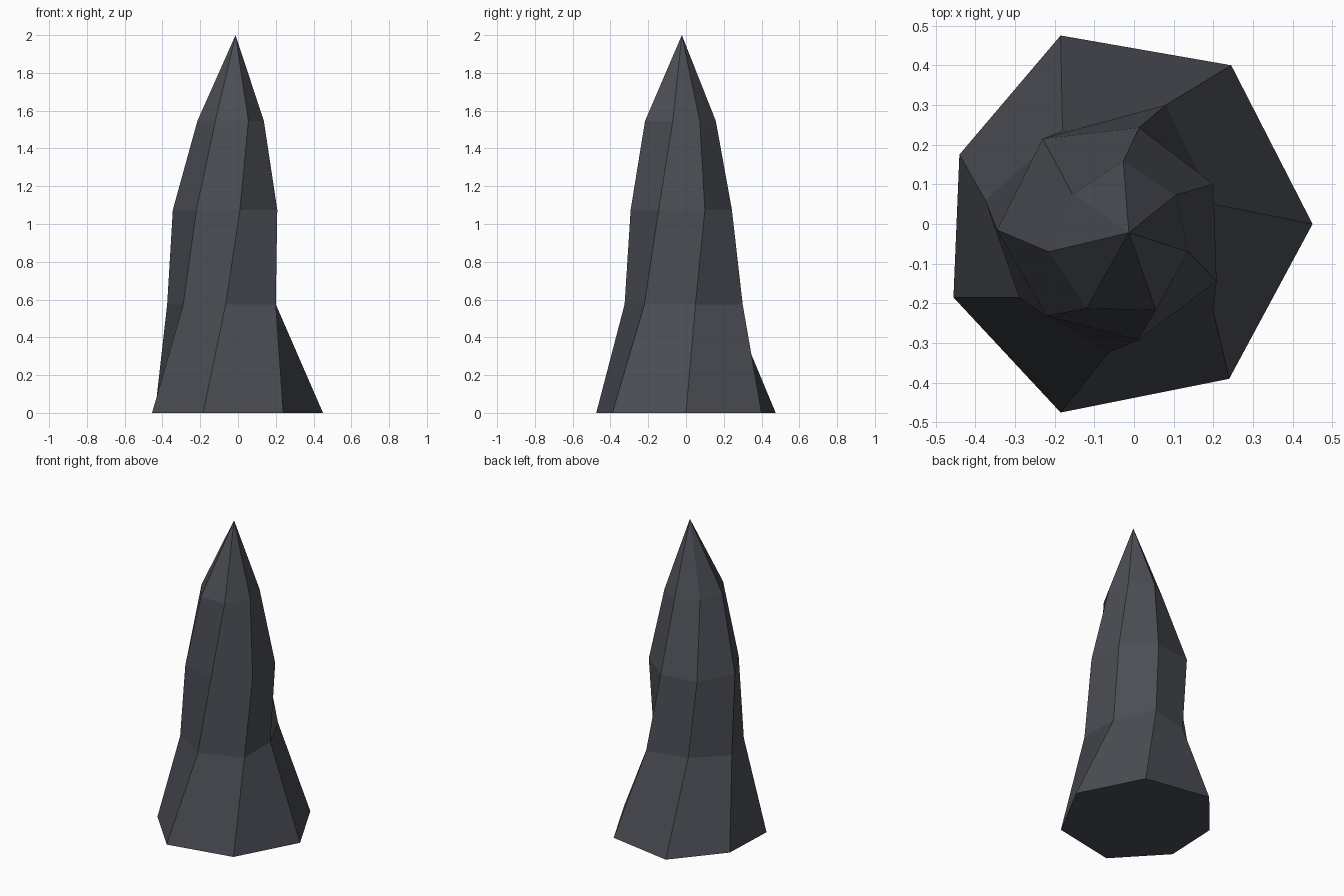
import bpy
import bmesh

if "Cube" in bpy.data.objects:
    bpy.data.objects.remove(bpy.data.objects["Cube"])

# Dark slate stone
stone = bpy.data.materials.new("dark_slate")
stone.diffuse_color = (0.07, 0.075, 0.09, 1.0)
stone.use_nodes = True
stone.node_tree.nodes["Principled BSDF"].inputs["Base Color"].default_value = stone.diffuse_color

# Seven-sided cross-sections, counter-clockwise, each slightly twisted
sections = [
    (0.0, [(0.45, 0.0), (0.245, 0.40), (-0.185, 0.475), (-0.44, 0.175),
           (-0.455, -0.185), (-0.185, -0.475), (0.24, -0.39)]),
    (0.575, [(0.20, 0.05), (0.08, 0.30), (-0.18, 0.235), (-0.375, 0.06),
             (-0.29, -0.185), (-0.065, -0.325), (0.20, -0.22)]),
    (1.075, [(0.20, 0.10), (0.013, 0.243), (-0.23, 0.215), (-0.345, -0.015),
             (-0.22, -0.232), (0.01, -0.293), (0.208, -0.145)]),
    (1.545, [(0.105, 0.073), (-0.027, 0.158), (-0.155, 0.075), (-0.215, -0.07),
             (-0.12, -0.213), (0.055, -0.217), (0.137, -0.07)]),
]
tip = (-0.013, -0.022, 2.0)

bm = bmesh.new()
rings = [[bm.verts.new((x, y, z)) for x, y in pts] for z, pts in sections]
apex = bm.verts.new(tip)
n = len(rings[0])

# Flat underside
bm.faces.new(rings[0][::-1])

# Faceted sides
for low, high in zip(rings, rings[1:]):
    for i in range(n):
        j = (i + 1) % n
        bm.faces.new((low[i], low[j], high[j], high[i]))

# Pointed top
for i in range(n):
    bm.faces.new((rings[-1][i], rings[-1][(i + 1) % n], apex))

mesh = bpy.data.meshes.new("rock_spire")
bm.to_mesh(mesh)
bm.free()
mesh.materials.append(stone)
spire = bpy.data.objects.new("rock_spire", mesh)
bpy.context.collection.objects.link(spire)
